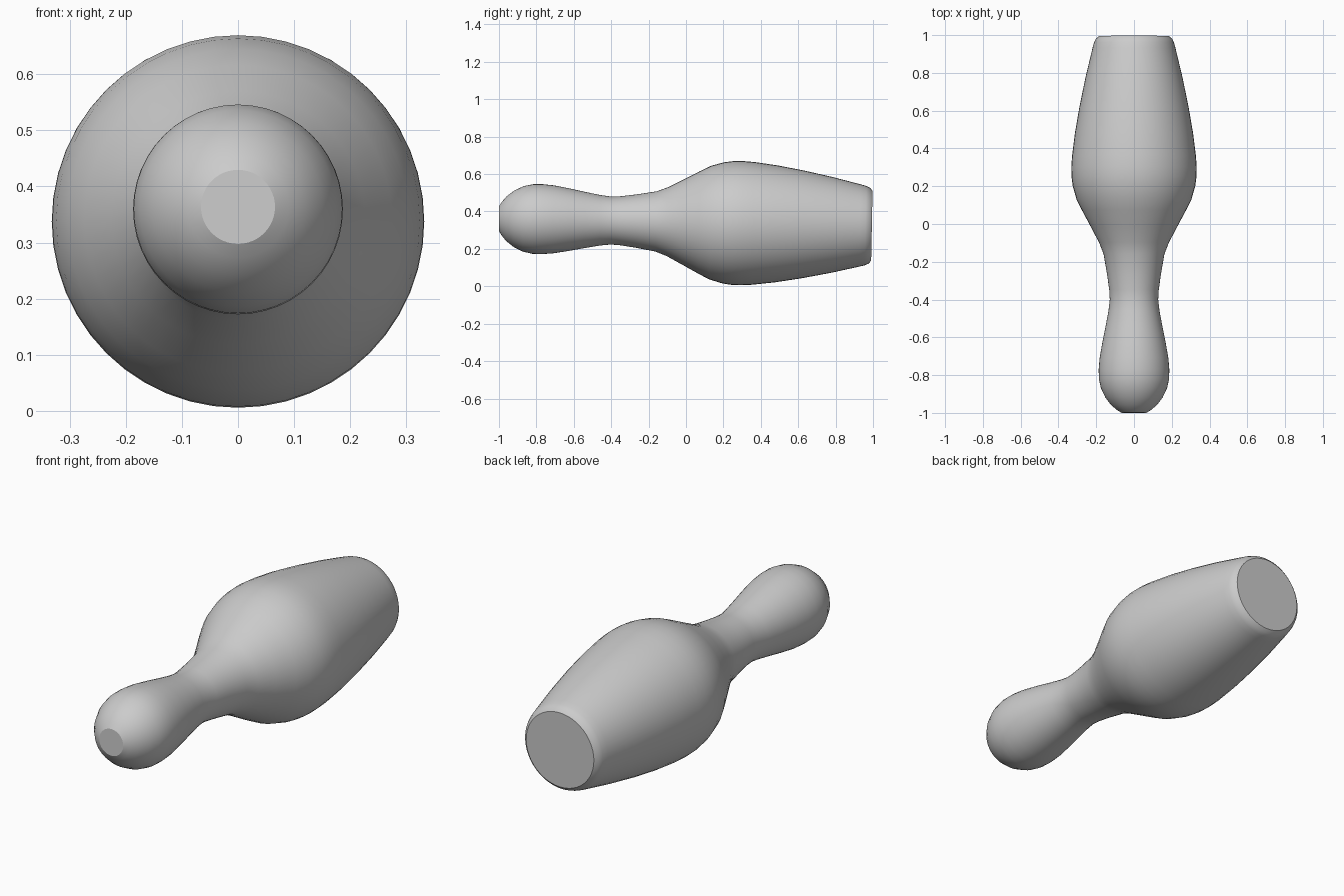
import bpy, bmesh, math
from mathutils import Vector

if "Cube" in bpy.data.objects:
    bpy.data.objects.remove(bpy.data.objects["Cube"])

SIDES = 48
TILT = -0.02          # slight droop of the long axis towards the base
AXIS_Z = 0.3435       # axis height at the middle

# (distance along axis, radius) from the head tip to the base
PROFILE = [
    (-1.0, 0.066), (-0.985, 0.09), (-0.96, 0.12), (-0.92, 0.151),
    (-0.87, 0.175), (-0.82, 0.186), (-0.77, 0.187), (-0.71, 0.182),
    (-0.63, 0.168), (-0.54, 0.15), (-0.46, 0.135), (-0.40, 0.128),
    (-0.35, 0.131), (-0.27, 0.142), (-0.16, 0.161), (-0.10, 0.184),
    (-0.02, 0.226), (0.07, 0.274), (0.13, 0.304), (0.20, 0.324),
    (0.25, 0.331), (0.30, 0.332), (0.36, 0.328), (0.48, 0.313),
    (0.62, 0.289), (0.78, 0.256), (0.93, 0.22), (0.96, 0.212),
    (0.98, 0.203), (0.994, 0.187),
]


def lathe(name, profile):
    """Revolve the profile around the tilted axis and cap both ends."""
    axis = Vector((0, 1, TILT)).normalized()
    up = Vector((0, -axis.z, axis.y))
    side = Vector((1, 0, 0))
    bm = bmesh.new()
    rings = []
    for t, r in profile:
        centre = Vector((0, 0, AXIS_Z)) + axis * t
        rings.append([bm.verts.new(centre + r * (side * math.cos(a) + up * math.sin(a)))
                      for a in (2 * math.pi * i / SIDES for i in range(SIDES))])
    for a, b in zip(rings, rings[1:]):
        for i in range(SIDES):
            j = (i + 1) % SIDES
            bm.faces.new((a[i], a[j], b[j], b[i]))
    bm.faces.new(rings[0])
    bm.faces.new(rings[-1])
    bmesh.ops.recalc_face_normals(bm, faces=bm.faces)
    mesh = bpy.data.meshes.new(name)
    bm.to_mesh(mesh)
    bm.free()
    obj = bpy.data.objects.new(name, mesh)
    bpy.context.collection.objects.link(obj)
    return obj


# Bowling pin lying on its side
pin = lathe("bowling_pin", PROFILE)
bpy.context.view_layer.objects.active = pin
pin.select_set(True)
bpy.ops.object.shade_smooth_by_angle(angle=math.radians(30))
